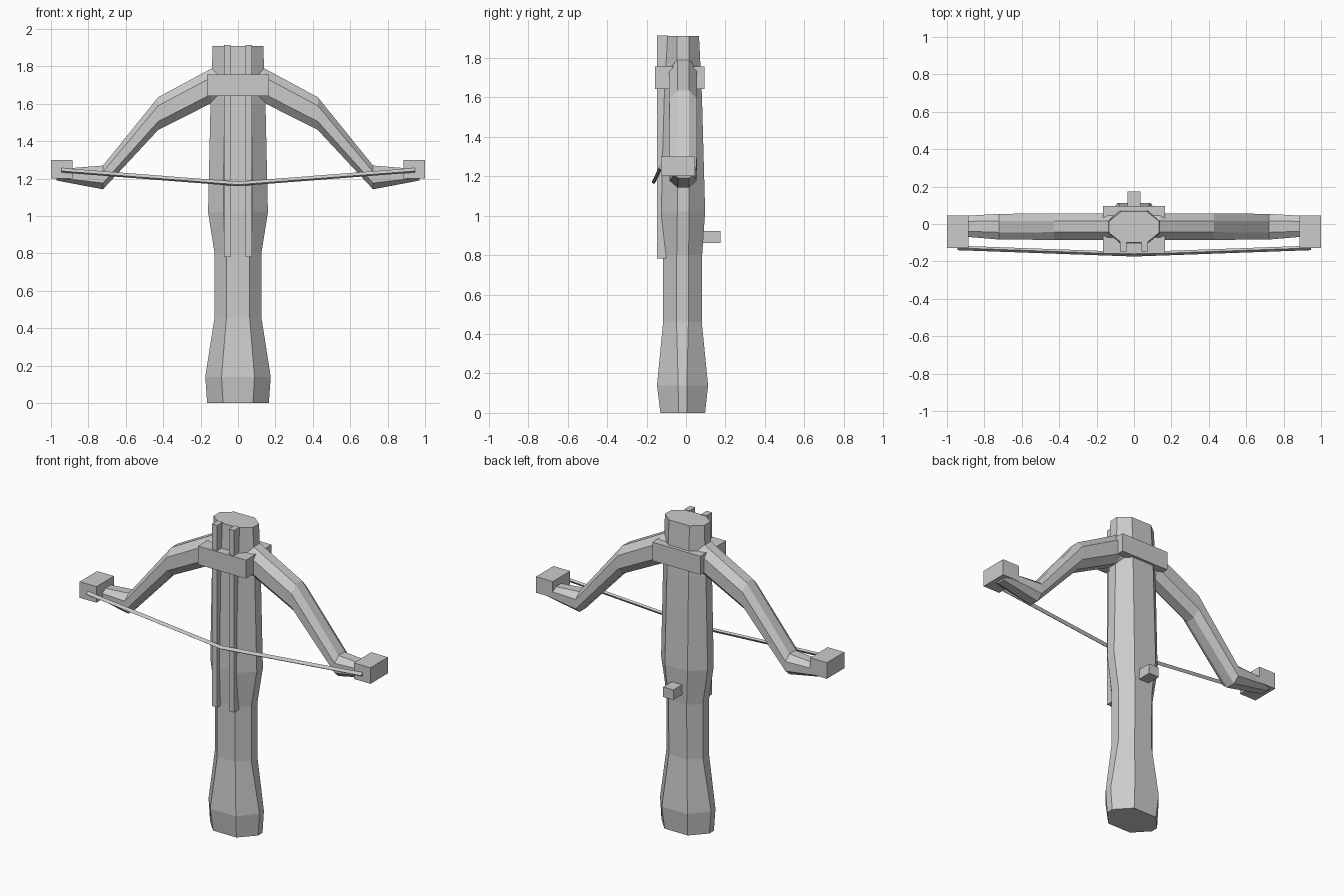
import bpy, bmesh
from mathutils import Vector

if "Cube" in bpy.data.objects:
    bpy.data.objects.remove(bpy.data.objects["Cube"])

grey = bpy.data.materials.new("plain grey")
grey.diffuse_color = (0.6, 0.6, 0.6, 1)
grey.use_nodes = True
grey.node_tree.nodes["Principled BSDF"].inputs["Base Color"].default_value = grey.diffuse_color


def finish(name, bm):
    bmesh.ops.recalc_face_normals(bm, faces=bm.faces)
    mesh = bpy.data.meshes.new(name)
    bm.to_mesh(mesh)
    bm.free()
    mesh.materials.append(grey)
    obj = bpy.data.objects.new(name, mesh)
    bpy.context.collection.objects.link(obj)
    return obj


def loft(name, rings):
    """Skin a list of equal-length rings and cap both ends."""
    bm = bmesh.new()
    rows = [[bm.verts.new(p) for p in ring] for ring in rings]
    n = len(rows[0])
    for a, b in zip(rows, rows[1:]):
        for i in range(n):
            j = (i + 1) % n
            bm.faces.new((a[i], a[j], b[j], b[i]))
    bm.faces.new(rows[0])
    bm.faces.new(rows[-1])
    return finish(name, bm)


def box(name, lo, hi):
    x0, y0, z0 = lo
    x1, y1, z1 = hi
    return loft(name, [[(x0, y0, z), (x1, y0, z), (x1, y1, z), (x0, y1, z)] for z in (z0, z1)])


def octagon(lo_u, hi_u, lo_v, hi_v, flat_u, flat_v):
    """Eight-sided section; flat_u / flat_v are half lengths of the flats."""
    cu, cv = (lo_u + hi_u) / 2, (lo_v + hi_v) / 2
    return [(cu - flat_u, lo_v), (cu + flat_u, lo_v), (hi_u, cv - flat_v), (hi_u, cv + flat_v),
            (cu + flat_u, hi_v), (cu - flat_u, hi_v), (lo_u, cv + flat_v), (lo_u, cv - flat_v)]


# Stock: z, half width, front y, back y, front flat half, side flat half
stock = [(0.00, 0.165, -0.130, 0.097, 0.080, 0.022),
         (0.14, 0.175, -0.147, 0.112, 0.088, 0.022),
         (0.46, 0.125, -0.116, 0.080, 0.062, 0.030),
         (0.80, 0.125, -0.116, 0.082, 0.062, 0.030),
         (1.02, 0.160, -0.125, 0.097, 0.078, 0.030),
         (1.60, 0.147, -0.112, 0.081, 0.074, 0.030),
         (1.91, 0.135, -0.098, 0.066, 0.070, 0.030)]
loft("stock", [[(x, y, z) for x, y in octagon(-w, w, f, b, fu, fv)]
               for z, w, f, b, fu, fv in stock])

# Bow limbs: x, bottom z, top z, front y, back y, top flat half, side flat half
limb = [(0.14, 1.605, 1.790, -0.085, 0.057, 0.030, 0.045),
        (0.427, 1.460, 1.635, -0.085, 0.057, 0.030, 0.042),
        (0.722, 1.143, 1.270, -0.083, 0.054, 0.030, 0.030),
        (0.97, 1.190, 1.250, -0.062, 0.040, 0.025, 0.015)]
full = [(-s[0],) + s[1:] for s in reversed(limb)] + limb
loft("bow_limbs", [[(x, y, z) for y, z in octagon(f, b, lo, hi, fu, fv)]
                   for x, lo, hi, f, b, fu, fv in full])

# Clamp band, trigger
box("clamp_band", (-0.165, -0.158, 1.642), (0.165, 0.095, 1.757))
box("trigger", (-0.035, 0.05, 0.86), (0.035, 0.175, 0.922))

# Paired guide rails and limb tips
for side, s in (("left", -1), ("right", 1)):
    a, b = sorted((s * 0.04, s * 0.076))
    box(side + "_rail", (a, -0.147, 0.782), (b, -0.092, 1.914))
    a, b = sorted((s * 0.885, s * 1.0))
    box(side + "_limb_tip", (a, -0.127, 1.2), (b, 0.045, 1.3))

# Bowstring: thin square section, bent at the middle
rings = []
for p in ((-0.945, -0.128, 1.245), (0, -0.162, 1.172), (0.945, -0.128, 1.245)):
    c = Vector(p)
    rings.append([c + Vector((0, dy, dz)) for dy, dz in
                  ((-0.012, -0.004), (0, -0.012), (0.012, 0.004), (0, 0.012))])
loft("bowstring", rings)
